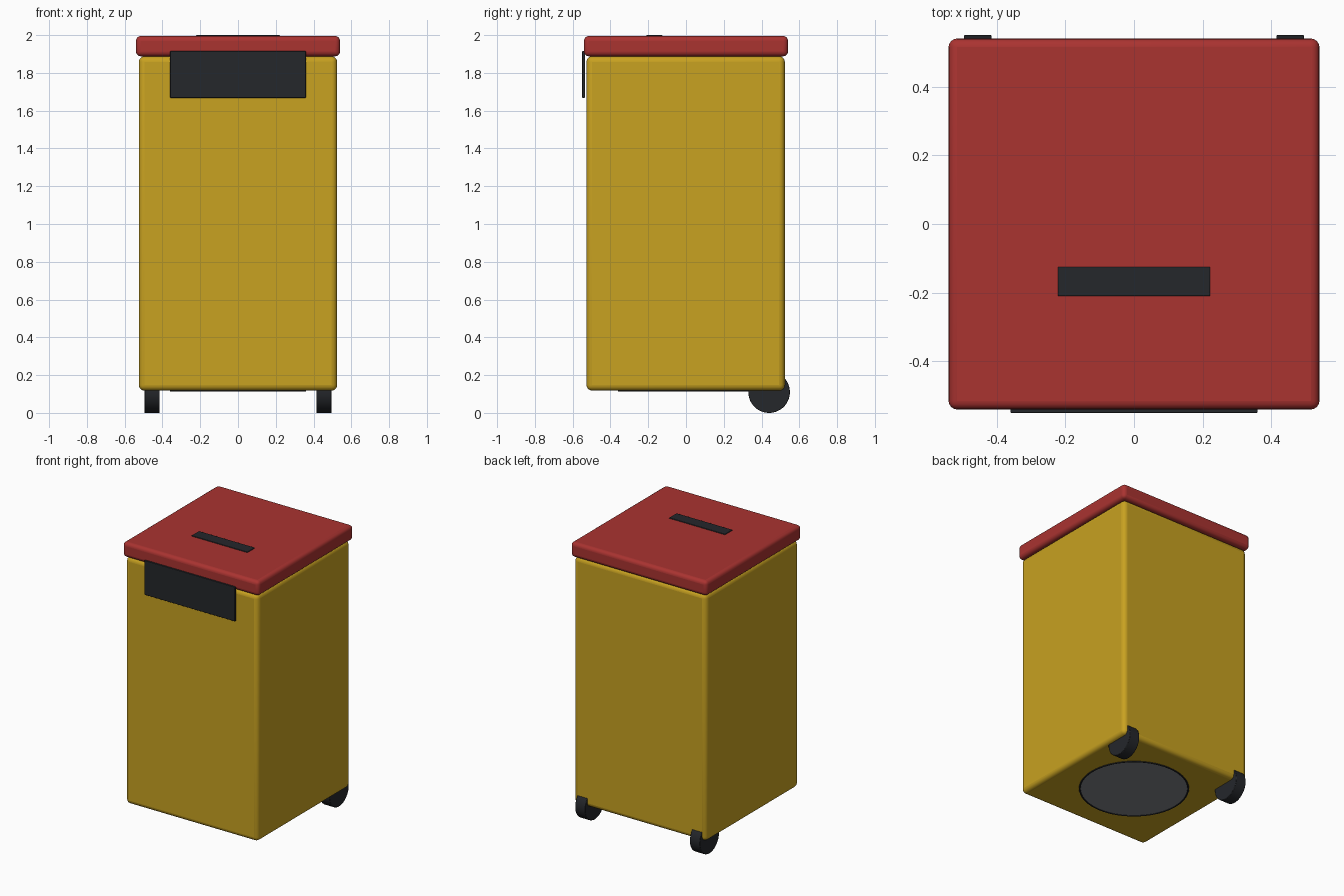
import bpy
import math

if "Cube" in bpy.data.objects:
    bpy.data.objects.remove(bpy.data.objects["Cube"])


def material(name, color):
    m = bpy.data.materials.new(name)
    m.diffuse_color = (*color, 1)
    m.use_nodes = True
    m.node_tree.nodes["Principled BSDF"].inputs["Base Color"].default_value = m.diffuse_color
    return m


YELLOW = material("yellow_plastic", (0.58, 0.36, 0.015))
RED = material("red_plastic", (0.40, 0.033, 0.03))
BLACK = material("black_rubber", (0.018, 0.02, 0.024))
GREY = material("grey_plate", (0.22, 0.23, 0.25))


def finish(ob, name, mat, bevel=0.0, segments=4):
    """Name, colour, round the edges and smooth a part."""
    ob.name = name
    ob.data.materials.append(mat)
    if bevel:
        b = ob.modifiers.new("rounding", "BEVEL")
        b.width = bevel
        b.segments = segments
        b.limit_method = "ANGLE"
    bpy.ops.object.shade_smooth_by_angle(angle=math.radians(35))
    return ob


def box(name, lo, hi, mat, bevel, segments=4):
    center = [(a + b) / 2 for a, b in zip(lo, hi)]
    bpy.ops.mesh.primitive_cube_add(size=1, location=center)
    ob = bpy.context.object
    ob.scale = [b - a for a, b in zip(lo, hi)]
    bpy.ops.object.transform_apply(location=False, rotation=False, scale=True)
    return finish(ob, name, mat, bevel, segments)


def cylinder(name, radius, depth, location, mat, rotation=(0, 0, 0), bevel=0.0):
    bpy.ops.mesh.primitive_cylinder_add(vertices=64, radius=radius, depth=depth,
                                        location=location, rotation=rotation)
    return finish(bpy.context.object, name, mat, bevel, 2)


# Bin body and lid
box("bin_body", (-0.525, -0.527, 0.118), (0.525, 0.523, 1.888), YELLOW, 0.03)
box("lid", (-0.54, -0.54, 1.888), (0.54, 0.54, 1.995), RED, 0.025)

# Inset grip on the lid and plate on the front
box("lid_grip", (-0.222, -0.21, 1.96), (0.222, -0.125, 2.0), BLACK, 0.003, 2)
box("front_plate", (-0.36, -0.55, 1.668), (0.36, -0.534, 1.915), BLACK, 0.003, 2)

# Rear wheels
for side, label in ((-1, "left"), (1, "right")):
    cylinder(f"{label}_wheel", 0.11, 0.08, (side * 0.455, 0.44, 0.11), BLACK,
             (0, math.pi / 2, 0), 0.003)

# Round plate with dark rim under the body
cylinder("base_plate", 0.35, 0.01, (0, 0, 0.121), GREY)
bpy.ops.mesh.primitive_torus_add(major_radius=0.355, minor_radius=0.006,
                                 major_segments=64, minor_segments=8,
                                 location=(0, 0, 0.118))
finish(bpy.context.object, "base_plate_rim", BLACK)
